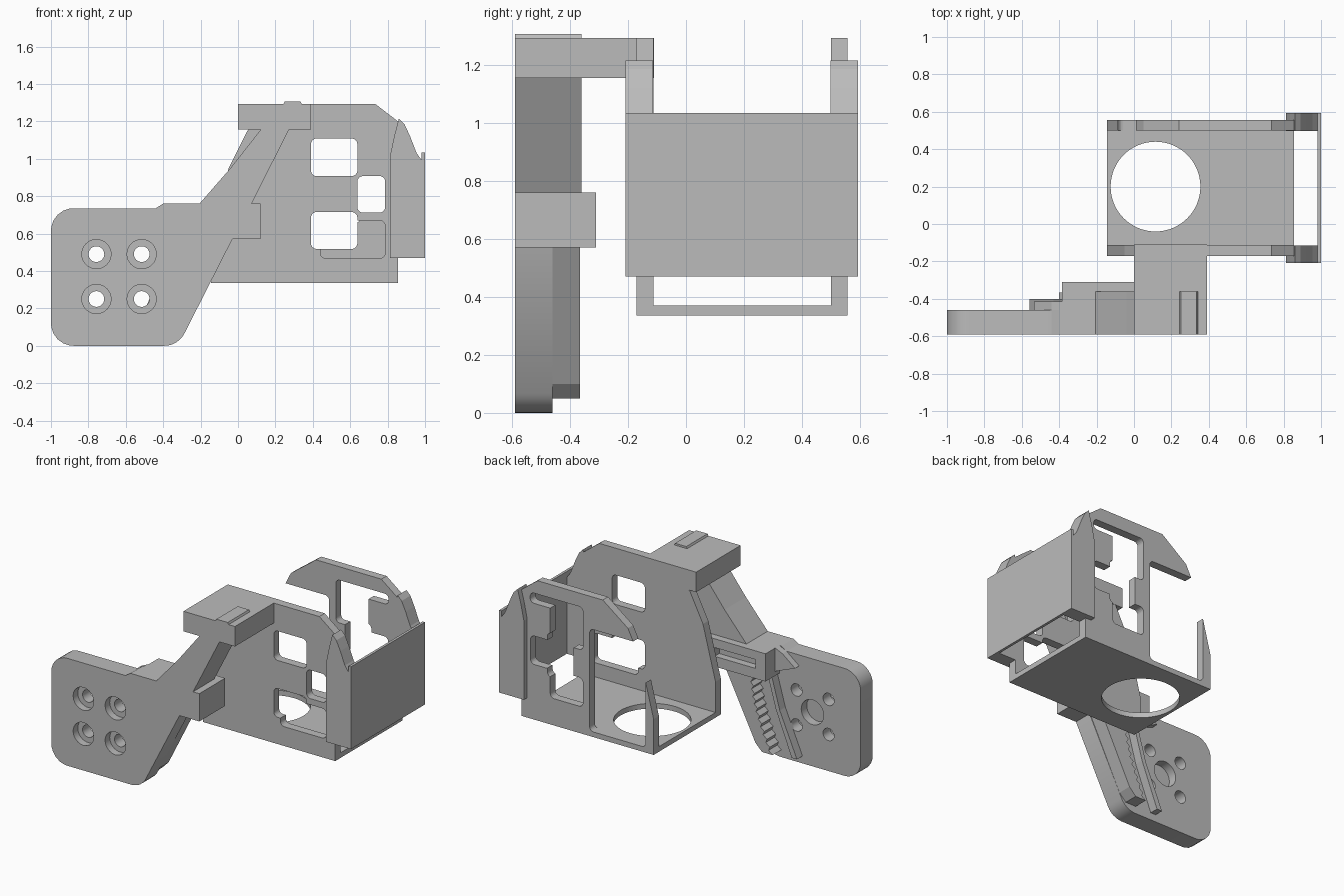
import bpy, bmesh, math
from mathutils import Vector

cube = bpy.data.objects.get("Cube")
if cube:
    bpy.data.objects.remove(cube)

grey = bpy.data.materials.new("light_grey")
grey.use_nodes = True
colour = (0.5, 0.5, 0.5, 1)
grey.diffuse_color = colour
grey.node_tree.nodes["Principled BSDF"].inputs["Base Color"].default_value = colour


def prism(name, pts, y0, y1):
    """Extrude an x-z outline from y0 to y1."""
    bm = bmesh.new()
    face = bm.faces.new([bm.verts.new((x, y0, z)) for x, z in pts])
    new = bmesh.ops.extrude_face_region(bm, geom=[face])["geom"]
    for v in new:
        if isinstance(v, bmesh.types.BMVert):
            v.co.y = y1
    bmesh.ops.recalc_face_normals(bm, faces=bm.faces)
    mesh = bpy.data.meshes.new(name)
    bm.to_mesh(mesh)
    bm.free()
    mesh.materials.append(grey)
    ob = bpy.data.objects.new(name, mesh)
    bpy.context.collection.objects.link(ob)
    return ob


def rect(x0, x1, z0, z1):
    return [(x0, z0), (x1, z0), (x1, z1), (x0, z1)]


def rounded(pts, radii, steps=6):
    """Round each corner of an outline with a fillet."""
    out = []
    for i, p in enumerate(pts):
        p = Vector(p)
        r = radii[i] if isinstance(radii, list) else radii
        if not r:
            out.append(tuple(p))
            continue
        a = (Vector(pts[i - 1]) - p).normalized()
        b = (Vector(pts[(i + 1) % len(pts)]) - p).normalized()
        half = a.angle(b) / 2
        c = p + (a + b).normalized() * r / math.sin(half)
        t0, t1 = p + a * r / math.tan(half), p + b * r / math.tan(half)
        for k in range(steps + 1):
            d = (t0 - c).lerp(t1 - c, k / steps).normalized()
            out.append(tuple(c + d * r))
    return out


def circle(x, z, r, n=32):
    return [(x + r * math.cos(math.tau * k / n), z + r * math.sin(math.tau * k / n))
            for k in range(n)]


def cut(ob, cutters):
    """Subtract cutters from a part, then remove them."""
    for c in cutters:
        m = ob.modifiers.new("cut", "BOOLEAN")
        m.operation = "DIFFERENCE"
        m.solver = "EXACT"
        m.object = c
    graph = bpy.context.evaluated_depsgraph_get()
    ob.data = bpy.data.meshes.new_from_object(ob.evaluated_get(graph))
    ob.modifiers.clear()
    for c in cutters:
        bpy.data.objects.remove(c)


def smooth(ob):
    bpy.ops.object.select_all(action="DESELECT")
    ob.select_set(True)
    bpy.context.view_layer.objects.active = ob
    bpy.ops.object.shade_smooth_by_angle(angle=math.radians(30))


# Mounting plate with counterbored screw holes and a blind rear socket
plate = prism("mounting_plate", rounded(
    [(-1, 0), (-0.32, 0), (-0.03, 0.57), (-0.03, 0.76), (-0.4, 0.76),
     (-0.44, 0.735), (-1, 0.735)], [0.12, 0.12, 0, 0, 0, 0, 0.12]), -0.59, -0.46)
holes = [prism("socket", circle(-0.635, 0.37, 0.085), -0.52, -0.4)]
for x in (-0.757, -0.515):
    for z in (0.25, 0.49):
        holes.append(prism("screw_hole", circle(x, z, 0.042), -0.7, -0.3))
        holes.append(prism("counterbore", circle(x, z, 0.078), -0.7, -0.54))
cut(plate, holes)
smooth(plate)

# Toothed rib: the left edge is a bowed sawtooth
teeth = []
for k in range(23):
    t = k / 22
    x = -0.40 + 0.15 * math.sin(t * math.pi / 2) + (0.02 if k % 2 else 0)
    teeth.append((x, 0.05 + 0.53 * t))
prism("toothed_rib", [(-0.03, 0.58), (-0.27, 0.1), (-0.32, 0.05)] + teeth, -0.47, -0.365)
prism("guide_rib", [(-0.56, 0.05), (-0.52, 0.05), (-0.40, 0.35), (-0.33, 0.6), (-0.36, 0.6),
                    (-0.43, 0.35)], -0.47, -0.40)

# Cross bar with a rear groove and a stepped hook
bar = prism("cross_bar", rect(-0.385, 0.12, 0.57, 0.76), -0.59, -0.31)
cut(bar, [prism("groove", rect(-0.31, 0.0, 0.64, 0.70), -0.36, -0.2)])
prism("bar_hook", [(-0.535, 0.66), (-0.385, 0.6), (-0.385, 0.76), (-0.44, 0.735)],
      -0.48, -0.415)

# Leaning strap and the bridge block to the box
prism("strap", [(-0.21, 0.755), (0.07, 0.755), (0.275, 1.16), (0.125, 1.16), (-0.04, 0.95)],
      -0.59, -0.36)
prism("bridge", rect(0, 0.39, 1.155, 1.292), -0.59, -0.11)
prism("bridge_pad", [(0.24, 1.285), (0.345, 1.285), (0.335, 1.305), (0.25, 1.305)],
      -0.59, -0.36)

# Box walls
outline = [(-0.145, 0.335), (0.855, 0.335), (0.855, 1.2), (0.735, 1.292), (0.24, 1.292),
           (0.05, 1.15), (-0.05, 0.95), (-0.145, 0.58)]
front = prism("front_wall", outline, -0.17, -0.112)
back = prism("back_wall", outline, 0.5, 0.557)


def window(y, *box, r=0.03):
    return prism("window", rounded(rect(*box), r), y - 0.1, y + 0.1)


upper, middle, lower = (0.39, 0.638, 0.907, 1.108), (0.638, 0.787, 0.712, 0.907), \
    (0.39, 0.638, 0.518, 0.715)
cut(front, [window(-0.14, *b) for b in (upper, middle, lower, (0.44, 0.787, 0.467, 0.67))])
cut(back, [window(0.53, *b) for b in (
    (0.39, 0.638, 0.907, 1.2), middle, lower,  # stacked openings
    (0.46, 0.66, 0.66, 0.96),                  # link between them
    (0.39, 0.79, 1.13, 1.2))]                  # top slot
    + [window(0.53, -0.085, 0.34, 0.37, 1.07),  # large opening
       prism("side_gap", [(-0.3, 0.96), (0.1, 0.96), (0.1, 1.07), (-0.3, 1.07)], 0.4, 0.7)])

# Box floor with a round opening
floor = prism("floor", rect(-0.145, 0.855, 0.335, 0.37), -0.17, 0.557)
cutter = prism("floor_hole", circle(0.115, -0.2, 0.24, 64), -1, 1)
cutter.rotation_euler.x = math.pi / 2
cutter.location.z = 0.4
bpy.context.view_layer.update()
cut(floor, [cutter])
smooth(floor)

# End plate held by two side clips
prism("end_plate", rect(0.982, 1.0, 0.47, 1.033), -0.208, 0.593)
clip = [(0.812, 0.47), (1, 0.47), (1, 1.033), (0.985, 1.033), (0.98, 0.995), (0.955, 1.03),
        (0.92, 1.12), (0.89, 1.185), (0.86, 1.215), (0.835, 1.12), (0.812, 1.01)]
for name, y0, y1 in (("front_clip", -0.208, -0.114), ("back_clip", 0.498, 0.593)):
    prism(name, clip, y0, y1)
